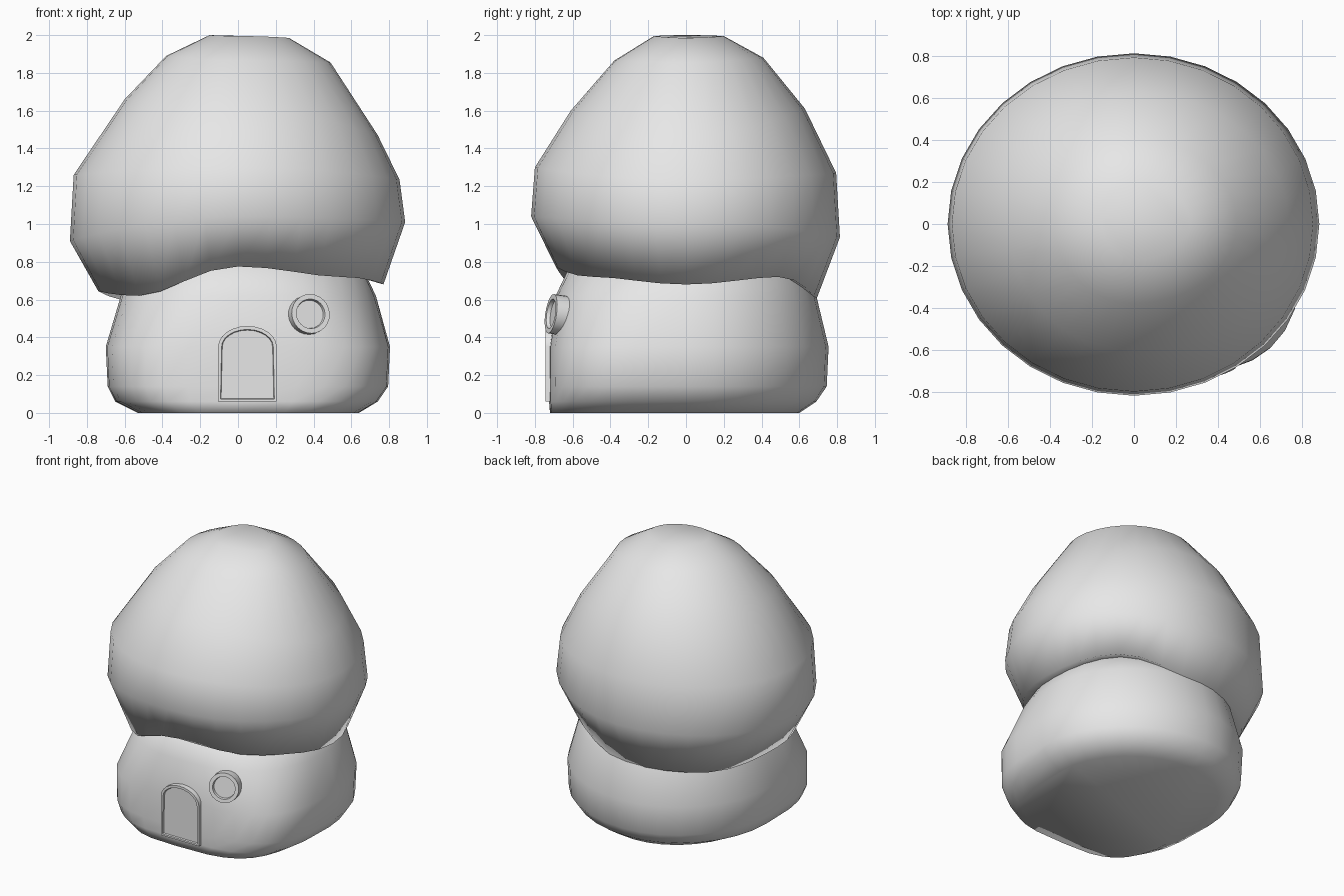
import bpy, bmesh, math
from mathutils import Matrix, Vector

cube = bpy.data.objects.get("Cube")
if cube:
    bpy.data.objects.remove(cube)

grey = bpy.data.materials.new("plain_grey")
grey.use_nodes = True
grey.diffuse_color = (0.8, 0.8, 0.8, 1)
grey.node_tree.nodes["Principled BSDF"].inputs["Base Color"].default_value = (0.8, 0.8, 0.8, 1)


def finish(name, bm, angle=None):
    bmesh.ops.recalc_face_normals(bm, faces=bm.faces)
    mesh = bpy.data.meshes.new(name)
    bm.to_mesh(mesh)
    bm.free()
    mesh.materials.append(grey)
    obj = bpy.data.objects.new(name, mesh)
    bpy.context.collection.objects.link(obj)
    bpy.ops.object.select_all(action='DESELECT')
    obj.select_set(True)
    bpy.context.view_layer.objects.active = obj
    if angle:
        bpy.ops.object.shade_smooth_by_angle(angle=angle)
    else:
        bpy.ops.object.shade_smooth()
    return obj


def wave(heights, t):
    """Smooth periodic height from evenly spaced values, starting at +x."""
    n = len(heights)
    u = t / math.tau * n
    i = int(u + 1e-6)
    f = (1 - math.cos(math.pi * (u - i))) / 2
    return heights[i % n] * (1 - f) + heights[(i + 1) % n] * f


def loft(name, rows, sides=32):
    """Rows: -x, +x, -y, +y reach, heights, squareness power of the front half."""
    bm = bmesh.new()
    rings = []
    for xn, xp, yn, yp, heights, power in rows:
        ring = []
        for k in range(sides):
            t = math.tau * k / sides
            c, s = math.cos(t), math.sin(t)
            p = power if s < 0 else 1
            x = (xp if c > 0 else xn) * abs(c) ** p
            y = (yp if s > 0 else yn) * abs(s) ** p
            ring.append(bm.verts.new((x, y, wave(heights, t))))
        rings.append(ring)
    for a, b in zip(rings, rings[1:]):
        for k in range(sides):
            j = (k + 1) % sides
            bm.faces.new((a[k], a[j], b[j], b[k]))
    bm.faces.new(rings[0])
    bm.faces.new(rings[-1])
    return finish(name, bm)


def framed_panel(name, outline, matrix, depth, border, recess):
    """Extrude an outline along local z, then inset and sink its front face."""
    bm = bmesh.new()
    front = bm.faces.new([bm.verts.new((x, y, 0)) for x, y in outline])
    back = bmesh.ops.extrude_face_region(bm, geom=[front])["geom"]
    moved = [g for g in back if isinstance(g, bmesh.types.BMVert)]
    bmesh.ops.translate(bm, verts=moved, vec=(0, 0, -depth))
    bm.faces.ensure_lookup_table()
    face = next(f for f in bm.faces if all(abs(v.co.z) < 1e-5 for v in f.verts))
    bmesh.ops.inset_region(bm, faces=[face], thickness=border)
    inner = bmesh.ops.inset_region(bm, faces=[face], thickness=0.004)
    bmesh.ops.translate(bm, verts=face.verts[:], vec=(0, 0, -recess))
    bm.transform(matrix)
    return finish(name, bm, math.radians(35))


# Rounded stem wall with a flattened front
loft("house_wall", [
    (-.53, .64, -.72, .60, [0], .58),
    (-.65, .74, -.725, .69, [.06], .58),
    (-.69, .795, -.725, .745, [.14], .58),
    (-.70, .805, -.725, .755, [.35], .6),
    (-.62, .73, -.69, .69, [.62], .8),
    (-.52, .62, -.58, .56, [.85], 1),
])

# Lumpy cap roof with a wavy rim and a tucked underside
rim = [.68, .72, .60, .59, .645, .62, .775, .72]
loft("cap_roof", [
    (-.58, .60, -.52, .54, [z + .05 for z in rim], 1),
    (-.74, .77, -.69, .69, rim, 1),
    (-.89, .885, -.82, .815, [1.01, .93, .91, 1.04], 1),
    (-.87, .855, -.80, .795, [1.235, 1.27, 1.26, 1.30], 1),
    (-.60, .74, -.61, .63, [1.47, 1.61, 1.66, 1.60], 1),
    (-.38, .49, -.38, .41, [1.855, 1.88, 1.89, 1.865], 1),
    (-.15, .27, -.17, .20, [1.985, 1.995, 2.0, 1.995], 1),
])

# Arched front door
half = .155
arch = [(half * math.cos(a), .35 + .11 * math.sin(a))
        for a in (math.pi * k / 12 for k in range(13))]
door = [(-half, .06), (half, .06)] + arch
upright = Matrix.Rotation(math.pi / 2, 4, 'X')
framed_panel("front_door", door, Matrix.Translation((.05, -.745, 0)) @ upright, .12, .018, .012)

# Round window facing slightly sideways and up
circle = [(.105 * math.cos(a), .105 * math.sin(a))
          for a in (math.tau * k / 24 for k in range(24))]
facing = Vector((.3, -1, .15)).to_track_quat('Z', 'Y').to_matrix().to_4x4()
framed_panel("round_window", circle, Matrix.Translation((.385, -.715, .525)) @ facing, .1, .026, .02)
